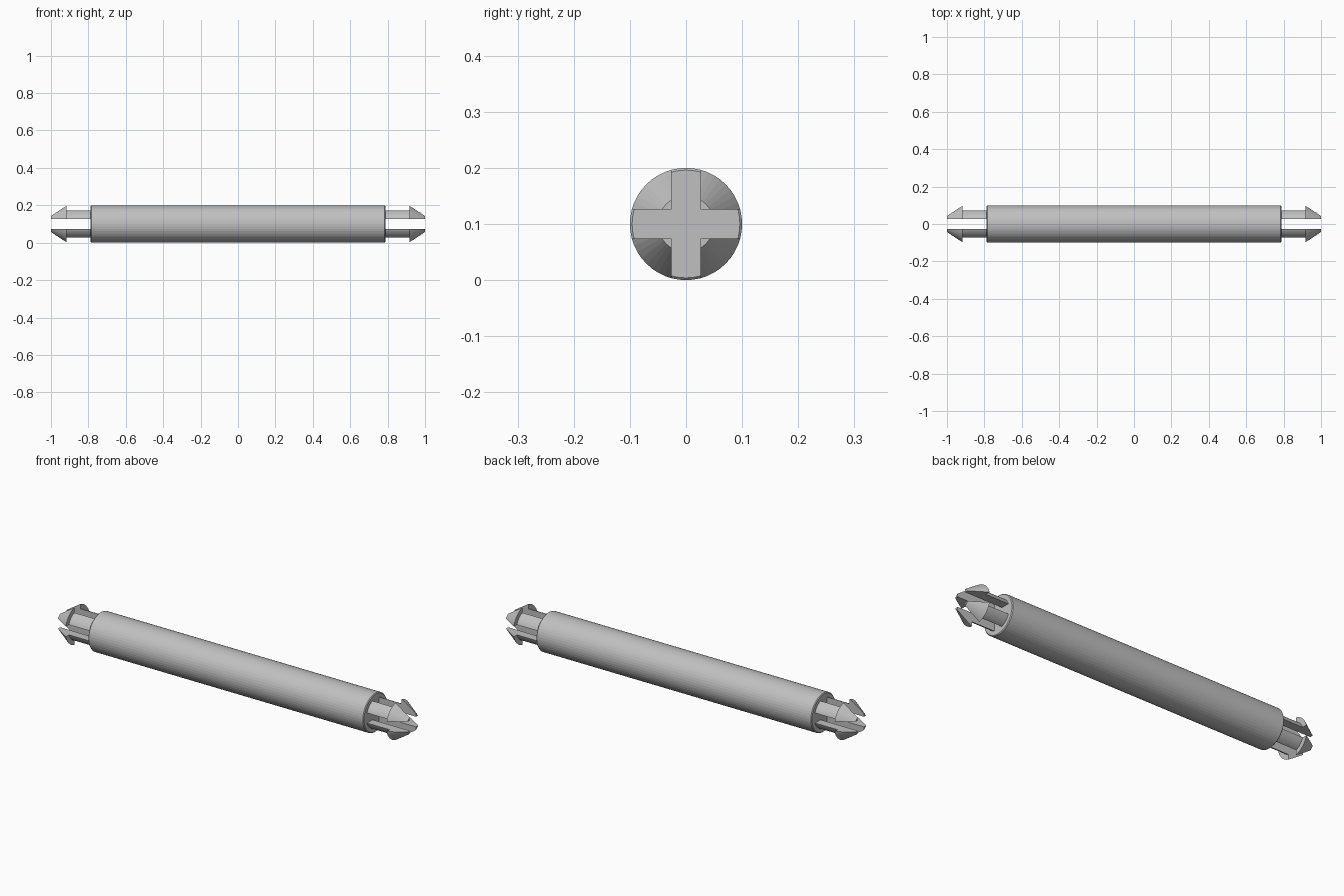
import bpy, bmesh, math
from mathutils import Matrix, Vector

if "Cube" in bpy.data.objects:
    bpy.data.objects.remove(bpy.data.objects["Cube"])

SIDES = 48
AXIS_Z = 0.1
HALF_SLOT = 0.026
BODY_END = 0.788

grey = bpy.data.materials.new("light grey")
grey.use_nodes = True
grey.diffuse_color = (0.53, 0.53, 0.53, 1)
grey.node_tree.nodes["Principled BSDF"].inputs["Base Color"].default_value = grey.diffuse_color


def lathe(profile):
    """Closed solid turned about the x axis from (x, radius) points."""
    bm = bmesh.new()
    rings = []
    for x, r in profile:
        angles = [2 * math.pi * i / SIDES for i in range(SIDES)]
        rings.append([bm.verts.new((x, r * math.cos(a), r * math.sin(a))) for a in angles])
    for a, b in zip(rings, rings[1:]):
        for i in range(SIDES):
            j = (i + 1) % SIDES
            bm.faces.new((a[i], a[j], b[j], b[i]))
    bm.faces.new(rings[0])
    bm.faces.new(rings[-1])
    return bm


def cut(bm, normal):
    """Keep the part beyond the slot wall and cap the opening."""
    normal = Vector(normal)
    result = bmesh.ops.bisect_plane(
        bm, geom=bm.verts[:] + bm.edges[:] + bm.faces[:],
        plane_co=normal * HALF_SLOT, plane_no=normal, clear_inner=True)
    edges = [e for e in result["geom_cut"] if isinstance(e, bmesh.types.BMEdge)]
    bmesh.ops.contextual_create(bm, geom=edges)


def finish(bm, name):
    bmesh.ops.recalc_face_normals(bm, faces=bm.faces[:])
    bmesh.ops.transform(bm, matrix=Matrix.Translation((0, 0, AXIS_Z)), verts=bm.verts[:])
    mesh = bpy.data.meshes.new(name)
    bm.to_mesh(mesh)
    bm.free()
    mesh.materials.append(grey)
    obj = bpy.data.objects.new(name, mesh)
    bpy.context.collection.objects.link(obj)


# Long round body with finely chamfered rims
rim = 0.004
finish(lathe([(-BODY_END, 0.1 - rim), (-BODY_END + rim, 0.1),
              (BODY_END - rim, 0.1), (BODY_END, 0.1 - rim)]), "body")

# Four barbed snap prongs at each end, parted by a cross-shaped slot
prong = [(BODY_END - 0.002, 0.076), (0.918, 0.076), (0.918, 0.1), (1.0, 0.05)]
for end, sx in (("left", 1), ("right", -1)):
    for depth, sy in (("front", -1), ("back", 1)):
        for level, sz in (("lower", -1), ("upper", 1)):
            bm = lathe([(sx * x, r) for x, r in prong])
            cut(bm, (0, sy, 0))
            cut(bm, (0, 0, sz))
            finish(bm, f"{end}_{depth}_{level}_prong")
